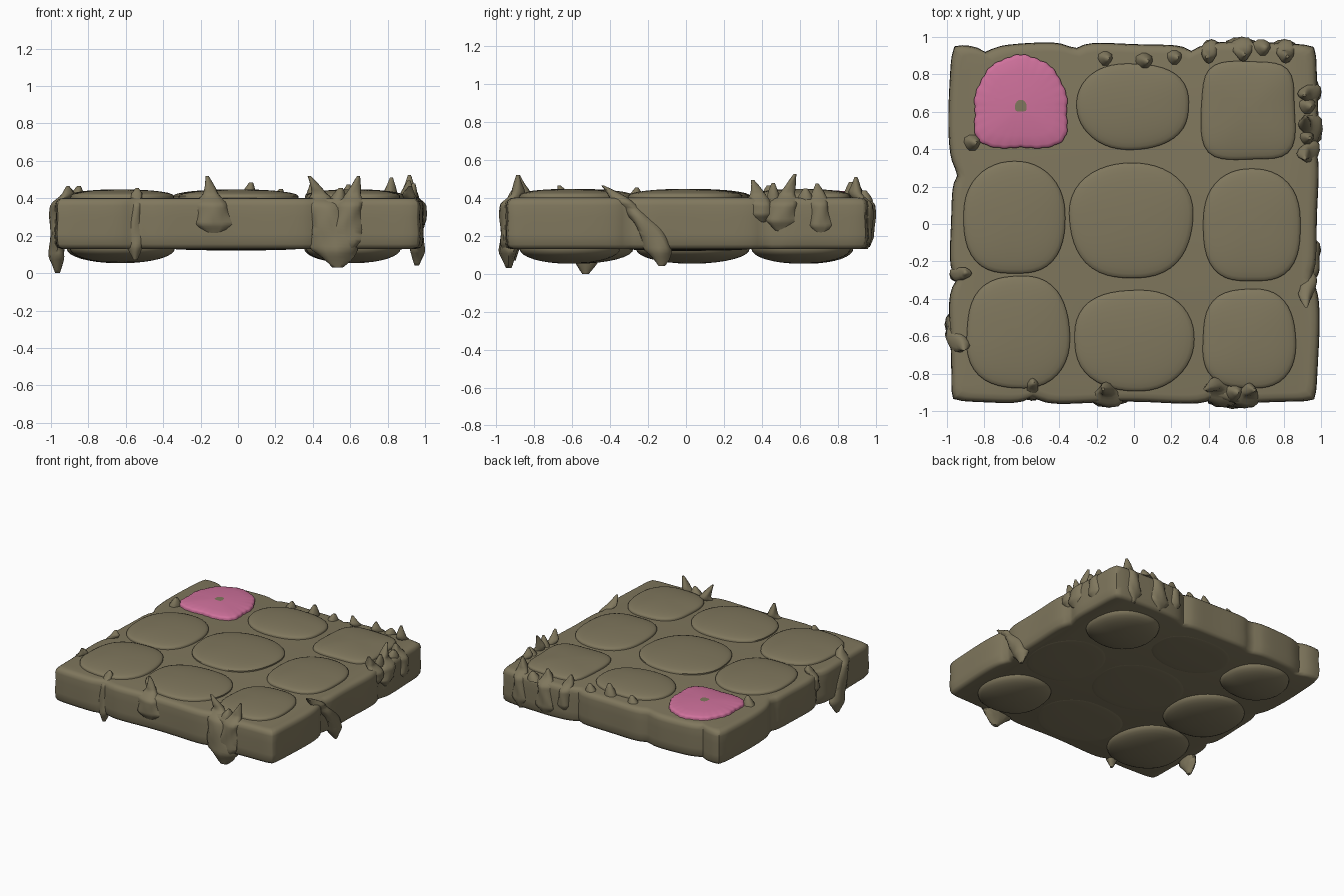
import bpy, bmesh, math
from mathutils import Vector

if "Cube" in bpy.data.objects:
    bpy.data.objects.remove(bpy.data.objects["Cube"])


def material(name, rgb):
    m = bpy.data.materials.new(name)
    m.diffuse_color = (*rgb, 1)
    m.use_nodes = True
    m.node_tree.nodes["Principled BSDF"].inputs["Base Color"].default_value = m.diffuse_color
    return m


STONE = material("olive stone", (0.215, 0.185, 0.11))
PINK = material("pink paint", (0.62, 0.165, 0.33))


def finish(bm, name, angle=40, mats=(STONE,)):
    bmesh.ops.recalc_face_normals(bm, faces=bm.faces)
    me = bpy.data.meshes.new(name)
    bm.to_mesh(me)
    bm.free()
    ob = bpy.data.objects.new(name, me)
    bpy.context.collection.objects.link(ob)
    for m in mats:
        me.materials.append(m)
    bpy.ops.object.select_all(action='DESELECT')
    ob.select_set(True)
    bpy.context.view_layer.objects.active = ob
    bpy.ops.object.shade_smooth_by_angle(angle=math.radians(angle))


def loft(bm, rings):
    """Skin a stack of closed rings and cap both ends."""
    loops = [[bm.verts.new(p) for p in r] for r in rings]
    n = len(loops[0])
    for a, b in zip(loops, loops[1:]):
        for i in range(n):
            bm.faces.new((a[i], a[(i + 1) % n], b[(i + 1) % n], b[i]))
    bm.faces.new(loops[0][::-1])
    bm.faces.new(loops[-1])


# slab: a square whose sides bulge between worn vertical grooves
REACH = {"front": .958, "right": .985, "back": .968, "left": .985}
GROOVES = {"front": (-.54, .44), "right": (-.29, .43), "back": (-.79, -.32, .31), "left": (.27, -.30)}


def edge(side, s):
    """Distance of a side from the middle at position s along it."""
    d = REACH[side] + .008 * math.sin(7 * s + len(side))
    for g in GROOVES[side]:
        d -= .045 * math.exp(-abs(s - g) / .05)
    return d


def on_side(side, s, d):
    return {"front": (s, -d), "right": (d, s), "back": (s, d), "left": (-d, s)}[side]


outline = []
N = 48
for side, sign in (("front", 1), ("right", 1), ("back", -1), ("left", -1)):
    half = .98 if side in ("front", "back") else .955
    for i in range(N):
        u = (2 * (i + .5) / N - 1) * sign
        outline.append(on_side(side, u * half, edge(side, u * half) - .025 * abs(u) ** 30))
bm = bmesh.new()
loft(bm, [[(x * s, y * s, z) for x, y in outline] for z, s in
          ((.13, .965), (.137, .985), (.155, .995), (.21, 1), (.30, .995),
           (.36, .998), (.385, .992), (.398, .975), (.402, .95))])
finish(bm, "slab", 50)


# cushion stones on top, shallow bulges below
def superellipse(a, rx, ry, n):
    c, s = math.cos(a), math.sin(a)
    f = (abs(c) ** n + abs(s) ** n) ** (-1 / n)
    return rx * c * f, ry * s * f


def pad(name, cx, cy, rx, ry, n, zbase, rise, lip, steps=8, seg=48):
    """Dome on a short upright lip; negative heights hang below the slab."""
    prof = [(1, 0)] + [(math.cos(q), lip + (rise - lip) * math.sin(q))
                       for q in (math.pi / 2 * k / steps * .98 for k in range(steps + 1))]
    rings = []
    for t, h in prof:
        ring = []
        for i in range(seg):
            a = 2 * math.pi * i / seg
            x, y = superellipse(a, rx, ry, n)
            w = t * (1 + .012 * math.sin(3 * a + cx * 5) + .008 * math.sin(5 * a + cy * 7))
            ring.append((cx + x * w, cy + y * w, zbase + h))
        rings.append(ring)
    bm = bmesh.new()
    loft(bm, rings)
    finish(bm, name)


PADS = (("left_middle", -.64, .03, .272, .30, 2.4), ("centre", -.015, .02, .33, .308, 2.3),
        ("right_middle", .63, -.01, .26, .30, 2.6), ("back_middle", -.005, .63, .30, .23, 2.3),
        ("back_right", .61, .605, .25, .262, 4.2), ("front_left", -.62, -.58, .275, .30, 2.5),
        ("front_middle", 0, -.62, .32, .27, 2.3), ("front_right", .615, -.615, .248, .265, 2.7),
        ("back_left", -.61, .64, .24, .24, 2.4))
DEEP = ("left_middle", "back_right", "front_left", "front_right", "back_left")
for nm, cx, cy, rx, ry, n in PADS:
    if nm != "back_left":
        pad(nm + "_stone", cx, cy, rx, ry, n, .39, .058, .022)
    pad(nm + "_underside", cx, cy, rx * 1.02, ry, 2.2, .135, -.082 if nm in DEEP else -.014, -.004)

# pink stone with a scalloped rim and a small bare dot in the middle
CX, CY, SEG = -.605, .63, 144
rings = []
for t, z in ((1, .39), (1, .416), (.98, .424), (.92, .43), (.7, .437), (.4, .443), (.125, .446), (.02, .446)):
    ring = []
    for i in range(SEG):
        a = 2 * math.pi * i / SEG
        up = math.sin(a) > 0
        x, y = superellipse(a, .247, .272 if up else .222, 2 if up else 5)
        w = t + (.022 * abs(math.sin(14 * a)) - .01 + .012 * math.sin(9 * a)) * t ** 4
        ring.append((CX + x * w, CY + y * w, z))
    rings.append(ring)
bm = bmesh.new()
loft(bm, rings)
for f in bm.faces:
    c = f.calc_center_median()
    f.material_index = 0 if math.hypot(c.x - CX, c.y - CY) < .031 or c.z < .395 else 1
finish(bm, "painted_stone", 40, (STONE, PINK))


# root growths: hang down a side, swell, fold over the rim and end in a spike
def growth(name, side, low, high, z0, z1, width, seg=12, steps=26):
    """low/high: position along the side at foot and tip; z0/z1: foot and tip heights."""
    rings = []
    for k in range(steps + 1):
        t = k / steps
        z = z0 + (z1 - z0) * t
        s = low + (high - low) * t * t
        over = min(max((z - .36) / .07, 0), 1)
        over = over * over * (3 - 2 * over)
        d = edge(side, s) - .02 - .05 * over
        body = width * min(1, .2 + 4 * t) * (1 - .45 * t)
        tip = .04 * max(0, (z1 - z) / max(z1 - .40, .03)) + .008
        w = body * (1 - over) + min(body, tip) * over
        thick = (.028 + .15 * width) * min(1, .3 + 4 * t) * (1 - over) + min(w, .035) * over
        ring = []
        for i in range(seg):
            a = 2 * math.pi * i / seg
            q = 1 + .12 * math.sin(3 * a + z * 30)
            ring.append((*on_side(side, s + w * q * math.cos(a), d + thick * q * math.sin(a)), z))
        rings.append(ring)
    bm = bmesh.new()
    loft(bm, rings)
    finish(bm, name, 60)


ROOTS = (("front", -.55, -.54, .07, .455, .05), ("front", -.13, -.165, .20, .52, .12),
         ("front", .53, .38, .03, .52, .14), ("front", .57, .645, .08, .52, .10),
         ("left", -.53, -.67, 0, .465, .09), ("left", -.27, -.26, .25, .455, .05),
         ("right", -.13, -.44, .04, .465, .08), ("right", .40, .35, .27, .495, .08),
         ("right", .50, .575, .22, .525, .10), ("right", .71, .69, .20, .475, .07),
         ("back", .80, .82, .13, .51, .07), ("back", .57, .59, .14, .475, .09),
         ("back", .42, .39, .20, .475, .06))
for i, (side, *shape) in enumerate(ROOTS):
    growth(f"{side}_root_{i + 1}", side, *shape)


# small sprouts standing on the rim
def sprout(name, x, y, top, r):
    rings = []
    for t in (0, .3, .55, .8, 1):
        q = r * (1 - .8 * t ** 1.5)
        rings.append([(x + .02 * t + q * math.cos(a) * (1 + .15 * math.sin(3 * a)), y + q * math.sin(a),
                       .38 + (top - .38) * t) for a in (2 * math.pi * k / 10 for k in range(10))])
    bm = bmesh.new()
    loft(bm, rings)
    finish(bm, name, 60)


for i, p in enumerate(((-.87, .435, .465, .05), (-.16, .885, .45, .045), (.05, .87, .485, .05), (.21, .89, .45, .045),
                       (.53, -.90, .455, .05), (.92, .46, .48, .04), (.68, .94, .44, .05), (.92, .63, .45, .05))):
    sprout(f"sprout_{i + 1}", *p)
